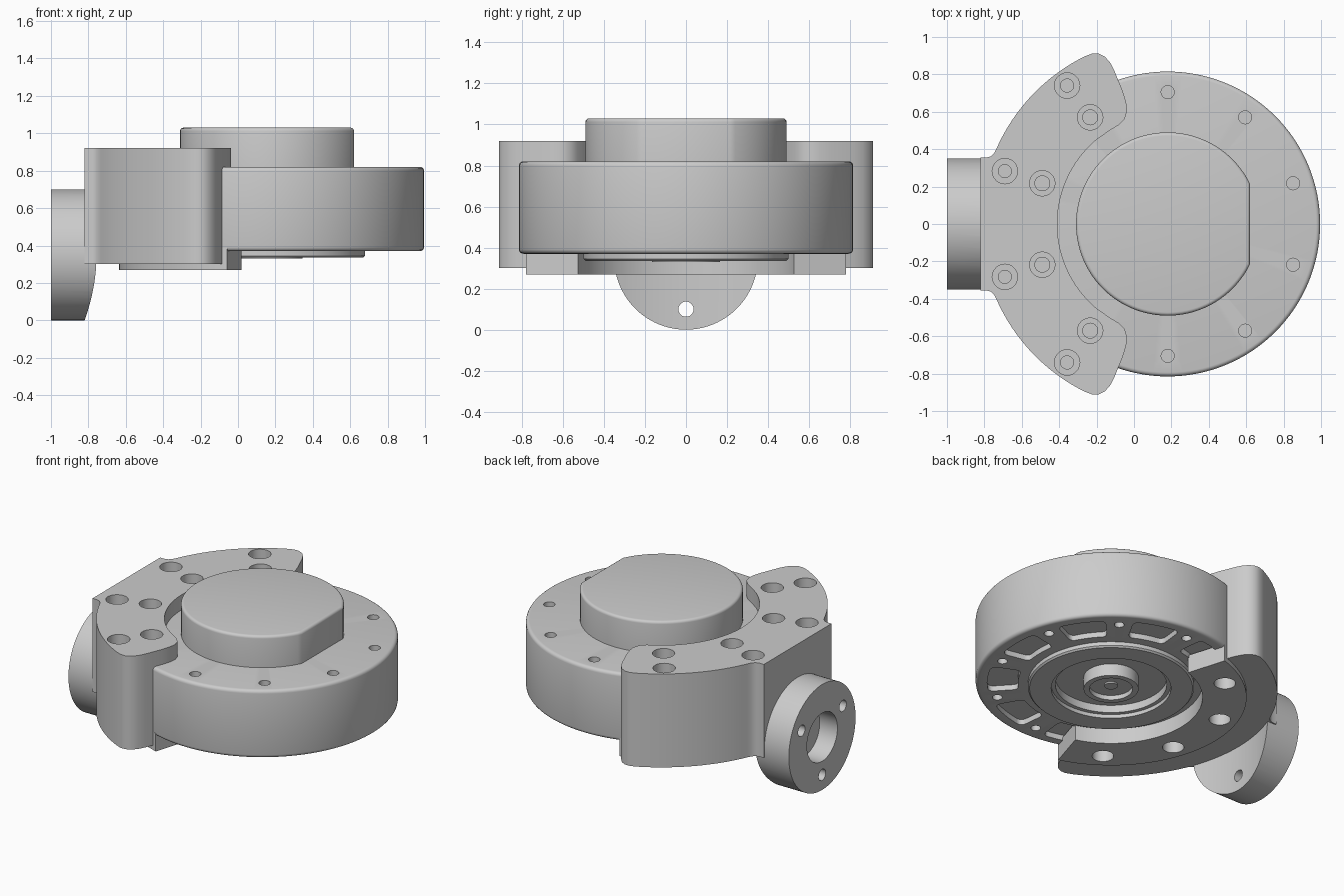
import bpy, bmesh
from math import sin, cos, radians, acos, degrees
from mathutils import Matrix

if "Cube" in bpy.data.objects:
    bpy.data.objects.remove(bpy.data.objects["Cube"])

CX = 0.18            # x of the main turning axis
DISC_R = 0.815
HOUSING_R = 1.0
FLANGE_Z = 0.35
ALONG_X = Matrix(((0, 0, 1, 0), (1, 0, 0, 0), (0, 1, 0, 0), (0, 0, 0, 1)))


def polar(r, deg, cx=CX, cy=0.0):
    return cx + r * cos(radians(deg)), cy + r * sin(radians(deg))


def arc(r, a, b, n, cx=CX, cy=0.0):
    return [polar(r, a + (b - a) * i / n, cx, cy) for i in range(n + 1)]


def sector(r0, r1, a, b, n):
    return arc(r1, a, b, n) + arc(r0, b, a, n)


def finish(name, bm):
    bmesh.ops.recalc_face_normals(bm, faces=bm.faces)
    mesh = bpy.data.meshes.new(name)
    bm.to_mesh(mesh)
    bm.free()
    obj = bpy.data.objects.new(name, mesh)
    bpy.context.collection.objects.link(obj)
    return obj


def prism(name, outline, z0, z1, matrix=None, corner=0.0, top_round=0.0):
    """Extrude an outline upward, optionally rounding its corners or top rim."""
    bm = bmesh.new()
    face = bm.faces.new([bm.verts.new((x, y, z0)) for x, y in outline])
    ext = bmesh.ops.extrude_face_region(bm, geom=[face])
    top = [v for v in ext["geom"] if isinstance(v, bmesh.types.BMVert)]
    bmesh.ops.translate(bm, verts=top, vec=(0, 0, z1 - z0))
    bmesh.ops.recalc_face_normals(bm, faces=bm.faces)
    if corner:
        edges = [e for e in bm.edges if e.calc_face_angle() > 1
                 and abs(e.verts[0].co.z - e.verts[1].co.z) > 1e-4]
        bmesh.ops.bevel(bm, geom=edges, offset=corner, segments=4,
                        profile=0.5, affect="EDGES")
    if top_round:
        edges = [e for e in bm.edges if all(v in top for v in e.verts)]
        bmesh.ops.bevel(bm, geom=edges, offset=top_round, segments=4,
                        profile=0.5, affect="EDGES")
    if matrix:
        bm.transform(matrix)
    return finish(name, bm)


def cylinder(name, x, y, r, z0, z1, n=24, matrix=None):
    return prism(name, arc(r, 0, 360, n, x, y)[:-1], z0, z1, matrix)


def lathe(name, profile, n=128):
    bm = bmesh.new()
    verts = [bm.verts.new((CX + r, 0, z)) for r, z in profile]
    edges = [bm.edges.new(pair) for pair in zip(verts, verts[1:])]
    bmesh.ops.spin(bm, geom=verts + edges, cent=(CX, 0, 0), axis=(0, 0, 1),
                   angle=radians(360), steps=n)
    bmesh.ops.remove_doubles(bm, verts=bm.verts, dist=1e-4)
    return finish(name, bm)


def cut(target, cutters):
    bpy.context.view_layer.objects.active = target
    for cutter in cutters:
        cutter.hide_render = True
        mod = target.modifiers.new("cut", "BOOLEAN")
        mod.operation, mod.solver, mod.object = "DIFFERENCE", "EXACT", cutter
        bpy.ops.object.modifier_apply(modifier=mod.name)
        bpy.data.objects.remove(cutter)


# Main disc with rounded rims, stepped underside and central hub
RIM = 0.022
rim_top = arc(RIM, 90, 0, 4, DISC_R - RIM, 0.82 - RIM)
rim_low = arc(RIM, 0, -90, 4, DISC_R - RIM, 0.37 + RIM)
underside = [(0.5, 0.37), (0.5, 0.345), (0.49, 0.335), (0.36, 0.335),
             (0.36, 0.36), (0.335, 0.36), (0.335, 0.41), (0.165, 0.41),
             (0.165, 0.33), (0.13, 0.33), (0.13, 0.36), (0.04, 0.36),
             (0.04, 0.35), (0, 0.35)]
disc = lathe("main_disc", [(0, 0.82)] + rim_top + rim_low + underside)

# Bolt holes on both faces and pockets in the underside
holes = []
for angle in (-90, -54, -18, 18, 54, 90):
    x, y = polar(0.705, angle)
    holes.append(cylinder("hole", x, y, 0.035, 0.74, 0.9))
    holes.append(cylinder("hole", x, y, 0.03, 0.3, 0.46))
for angle in range(-108, 109, 36):
    holes.append(prism("pocket", sector(0.56, 0.745, angle - 11.5, angle + 11.5, 8),
                       0.3, 0.405, corner=0.035))
cut(disc, holes)

# Raised cap with one flat side
half = degrees(acos(0.44 / 0.49))
cap = prism("top_cap", arc(0.49, half, 360 - half, 96), 0.8, 1.03, top_round=0.018)

# Crescent housing, outlined on one side and mirrored
side = [(-0.82, 0.355), (-0.79, 0.355), (-0.765, 0.362), (-0.747, 0.38)]
side += arc(HOUSING_R, 156, 116.5, 24)
side += [(-0.225, 0.911), (-0.19, 0.911), (-0.155, 0.894), (-0.127, 0.862),
         (-0.105, 0.82), (-0.085, 0.77), (-0.06, 0.71), (-0.042, 0.65),
         (-0.037, 0.605), (-0.05, 0.562), (-0.08, 0.53), (-0.13, 0.5)]
side += arc(0.59, 130, 179, 24)
housing = prism("crescent_housing", side + [(x, -y) for x, y in reversed(side)],
                0.3, 0.92)

# Sector plate below the housing
plate = prism("lower_plate", sector(0.55, DISC_R, 107, 253, 64), 0.27, 0.39)

# Counterbored holes through the housing top and plate bottom
bores, disc_bores, plate_bores = [], [], []
for angle in (126, 162, 198, 234):
    x, y = polar(0.915, angle)
    bores += [cylinder("bore", x, y, 0.068, 0.8, 1.0),
              cylinder("bore", x, y, 0.035, 0.6, 0.85)]
    x, y = polar(0.705, angle)
    bores += [cylinder("bore", x, y, 0.068, 0.8, 1.0),
              cylinder("bore", x, y, 0.04, 0.7, 0.85),
              cylinder("bore", x, y, 0.065, 0.2, 0.36)]
    disc_bores += [cylinder("bore", x, y, 0.068, 0.8, 1.0),
                   cylinder("bore", x, y, 0.04, 0.7, 0.85)]
    plate_bores.append(cylinder("bore", x, y, 0.065, 0.2, 0.36))
cut(housing, bores)
cut(disc, disc_bores)
cut(plate, plate_bores)

# Round side flange, its inner face following the housing curve
flange = cylinder("side_flange", 0, FLANGE_Z, 0.35, -1, -0.7, 96, ALONG_X)
flange_cuts = [cylinder("curve", CX, 0, HOUSING_R, -0.2, 1.2, 192),
               cylinder("bore", 0, FLANGE_Z, 0.16, -1.1, -0.87, 48, ALONG_X)]
for angle, depth in ((30, -0.88), (150, -0.88), (270, -0.6)):
    y, z = polar(0.25, angle, 0, FLANGE_Z)
    flange_cuts.append(cylinder("bolt", y, z, 0.037, -1.1, depth, 24, ALONG_X))
flange_cuts.append(cylinder("bolt", 0, 0.1, 0.068, -0.88, -0.6, 24, ALONG_X))
cut(flange, flange_cuts)

# Smooth curved walls while keeping edges sharp
bpy.ops.object.select_all(action="DESELECT")
for part in (disc, cap, housing, plate, flange):
    part.select_set(True)
    bpy.context.view_layer.objects.active = part
bpy.ops.object.shade_smooth_by_angle(angle=radians(30))
